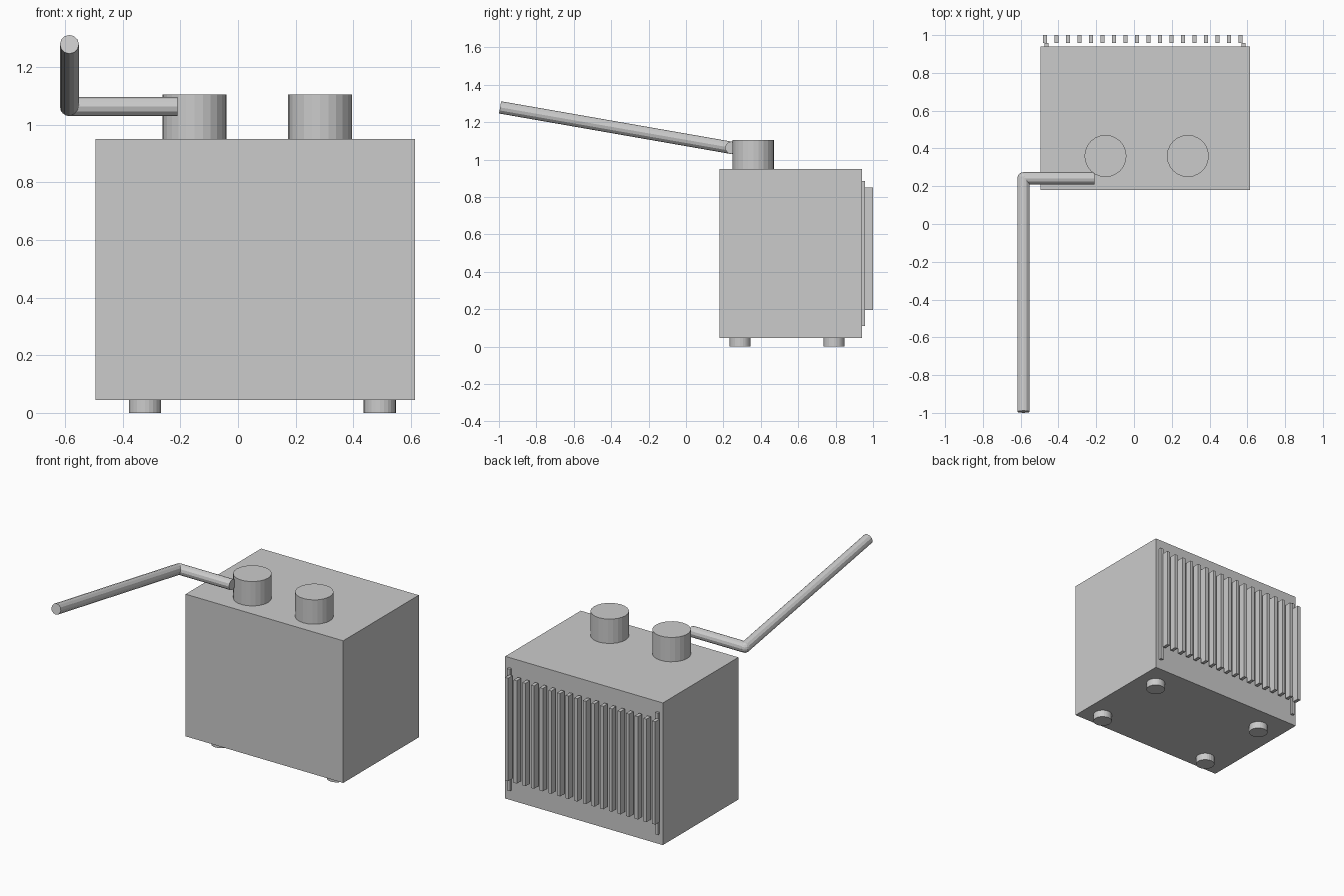
import bpy
import bmesh
from mathutils import Vector, Matrix

cube = bpy.data.objects.get("Cube")
if cube:
    bpy.data.objects.remove(cube, do_unlink=True)

grey = bpy.data.materials.new("light_grey")
grey.use_nodes = True
grey.diffuse_color = (0.6, 0.6, 0.6, 1)
grey.node_tree.nodes["Principled BSDF"].inputs["Base Color"].default_value = (0.6, 0.6, 0.6, 1)


def finish(bm, name):
    mesh = bpy.data.meshes.new(name)
    bm.to_mesh(mesh)
    bm.free()
    mesh.materials.append(grey)
    obj = bpy.data.objects.new(name, mesh)
    bpy.context.collection.objects.link(obj)
    return obj


def box(name, low, high):
    low, high = Vector(low), Vector(high)
    bm = bmesh.new()
    place = Matrix.Translation((low + high) / 2) @ Matrix.Diagonal((*(high - low), 1))
    bmesh.ops.create_cube(bm, size=1, matrix=place)
    return finish(bm, name)


def add_rod(bm, start, end, radius, sides):
    start, end = Vector(start), Vector(end)
    axis = end - start
    turn = axis.to_track_quat("Z", "Y").to_matrix().to_4x4()
    bmesh.ops.create_cone(bm, cap_ends=True, segments=sides, radius1=radius, radius2=radius,
                          depth=axis.length, matrix=Matrix.Translation((start + end) / 2) @ turn)


def rod(name, start, end, radius, sides):
    bm = bmesh.new()
    add_rod(bm, start, end, radius, sides)
    return finish(bm, name)


# Case
left, right, front, back, floor, top = 0.615, -0.495, 0.18, 0.94, 0.045, 0.95
box("case", (right, front, floor), (left, back, top))

# Terminal posts on the lid
for side, x in (("right", -0.151), ("left", 0.285)):
    rod(side + "_post", (x, 0.36, top), (x, 0.36, 1.105), 0.111, 24)

# Feet
for side, x in (("right", -0.323), ("left", 0.492)):
    for end, y in (("front", 0.289), ("back", 0.792)):
        rod(f"{end}_{side}_foot", (x, y, 0), (x, y, floor), 0.056, 24)

# Upright rails that carry the fins
rail_back = 0.957
for side, x in (("right", -0.463), ("left", 0.58)):
    box(side + "_rail", (x - 0.01, back, 0.11), (x + 0.01, rail_back, 0.885))

# Row of cooling fins
for i in range(18):
    x = -0.472 + i * 0.0609
    box(f"fin_{i + 1}", (x - 0.011, rail_back, 0.195), (x + 0.011, 1, 0.85))

# Bent lever with a rounded elbow
radius = 0.033
elbow = Vector((-0.585, 0.242, 1.063))
bm = bmesh.new()
add_rod(bm, (-0.21, elbow.y, elbow.z), elbow, radius, 12)
add_rod(bm, elbow, (elbow.x, -0.994, 1.279), radius, 12)
bmesh.ops.create_uvsphere(bm, u_segments=12, v_segments=8, radius=radius,
                          matrix=Matrix.Translation(elbow))
finish(bm, "lever")
